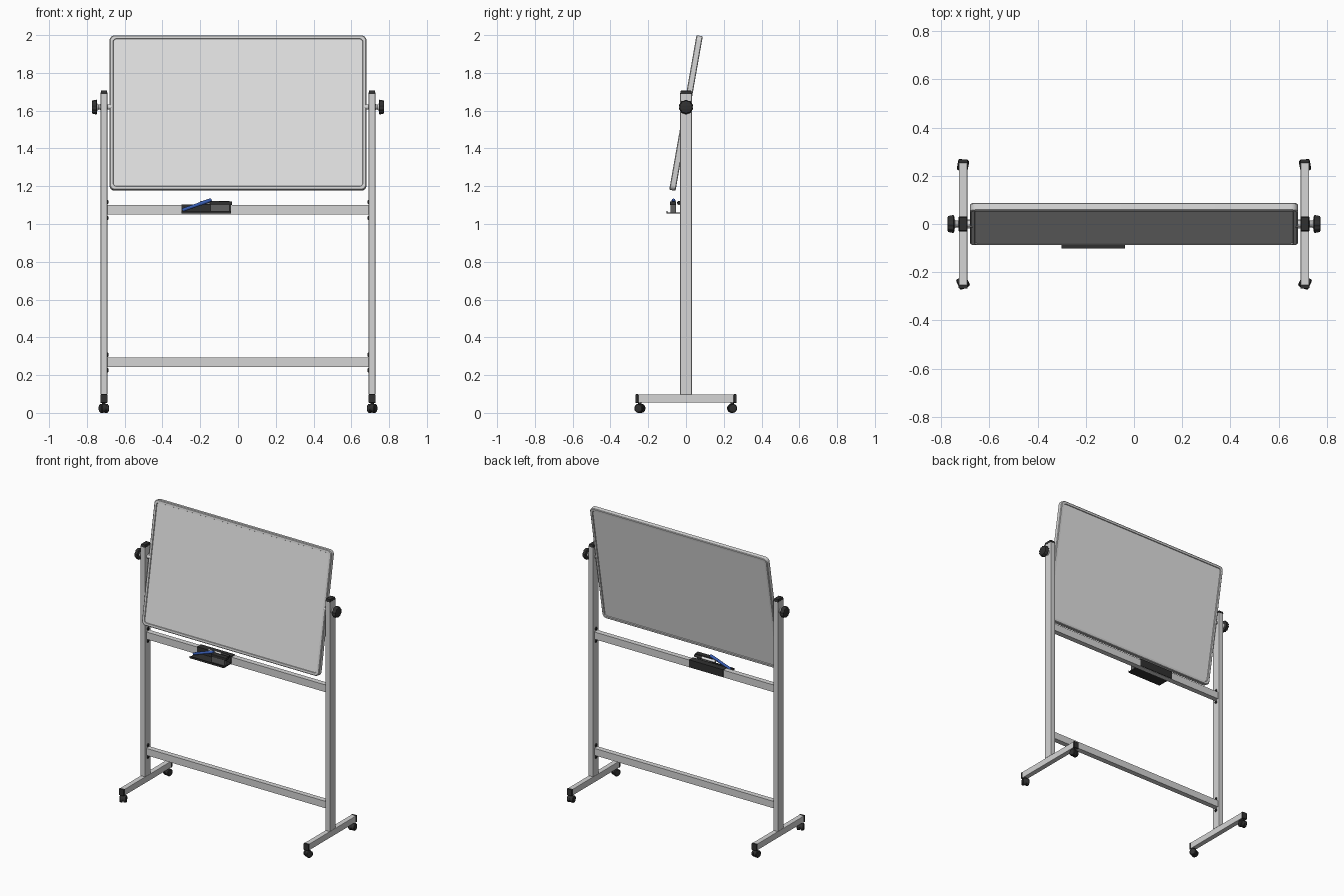
import bpy, bmesh, math
from mathutils import Vector, Matrix

if "Cube" in bpy.data.objects:
    bpy.data.objects.remove(bpy.data.objects["Cube"])


def mat(name, c):
    m = bpy.data.materials.new(name)
    m.diffuse_color = (*c, 1)
    m.use_nodes = True
    m.node_tree.nodes["Principled BSDF"].inputs["Base Color"].default_value = m.diffuse_color
    return m


FRAME = mat("aluminium", (0.66, 0.66, 0.66))
BOARD = mat("board_white", (0.75, 0.75, 0.75))
BLACK = mat("black_plastic", (0.03, 0.03, 0.03))
GREY = mat("grey_felt", (0.12, 0.12, 0.12))
BLUE = mat("marker_blue", (0.04, 0.11, 0.45))
WHITE = mat("marker_white", (0.8, 0.8, 0.8))


def finish(name, bm, *mats, smooth=False):
    bmesh.ops.recalc_face_normals(bm, faces=bm.faces)
    me = bpy.data.meshes.new(name)
    bm.to_mesh(me)
    bm.free()
    for m in mats:
        me.materials.append(m)
    ob = bpy.data.objects.new(name, me)
    bpy.context.collection.objects.link(ob)
    if smooth:
        bpy.context.view_layer.objects.active = ob
        ob.select_set(True)
        bpy.ops.object.shade_smooth_by_angle(angle=math.radians(35))
        ob.select_set(False)
    return ob


def box(name, x, y, z, m, bevel=0.0, taper=1.0):
    """Box from (min, max) ranges; taper shrinks the top."""
    bm = bmesh.new()
    bmesh.ops.create_cube(bm, size=1)
    for v in bm.verts:
        k = taper if v.co.z > 0 else 1
        v.co = ((x[0] + x[1]) / 2 + v.co.x * k * (x[1] - x[0]),
                (y[0] + y[1]) / 2 + v.co.y * k * (y[1] - y[0]),
                z[0] if v.co.z < 0 else z[1])
    if bevel:
        bmesh.ops.bevel(bm, geom=bm.edges[:], offset=bevel, segments=2, affect='EDGES', profile=0.5)
    return finish(name, bm, m)


def turned(name, start, axis, rings, m, sides=24, lobe=0.0):
    """Lathe along axis; rings are (distance, radius); lobe makes a scalloped grip."""
    bm = bmesh.new()
    q = Vector((0, 0, 1)).rotation_difference(Vector(axis).normalized())
    loops = []
    for d, r in rings:
        loop = []
        for i in range(sides):
            a = 2 * math.pi * i / sides
            rr = r * (1 - lobe * (0.5 - 0.5 * math.cos(10 * a)))
            p = Vector((rr * math.cos(a), rr * math.sin(a), d))
            loop.append(bm.verts.new(Vector(start) + q @ p))
        loops.append(loop)
    for a, b in zip(loops, loops[1:]):
        for i in range(sides):
            j = (i + 1) % sides
            bm.faces.new((a[i], a[j], b[j], b[i]))
    bm.faces.new(loops[0])
    bm.faces.new(loops[-1])
    return finish(name, bm, m, smooth=True)


# Tilting board: rounded frame with recessed writing surface on both sides
W, H, T = 1.36, 0.831, 0.034


def rounded_rect(inset, y):
    w, h, r = W / 2 - inset, H / 2 - inset, 0.028 - inset * 0.5
    pts = []
    for k, (sx, sz) in enumerate(((1, 1), (-1, 1), (-1, -1), (1, -1))):
        for s in range(7):
            a = math.pi / 2 * (k + s / 6)
            pts.append(Vector((sx * (w - r) + r * math.cos(a), y, sz * (h - r) + r * math.sin(a))))
    return pts


half = T / 2
side = [(0.02, half - 0.005), (0.018, half), (0.004, half), (0, half - 0.004)]
rings = [(i, -y) for i, y in side] + [(i, y) for i, y in reversed(side)]
bm = bmesh.new()
loops = [[bm.verts.new(p) for p in rounded_rect(i, y)] for i, y in rings]
for a, b in zip(loops, loops[1:]):
    for i in range(len(a)):
        j = (i + 1) % len(a)
        bm.faces.new((a[i], a[j], b[j], b[i]))
for loop in (loops[0], loops[-1]):
    bm.faces.new(loop).material_index = 1
bm.transform(Matrix.Translation((0, 0, 1.5875)) @ Matrix.Rotation(math.radians(-10), 4, 'X'))
finish("tilting_board", bm, FRAME, BOARD, smooth=True)

# Cross bars
BARS = {"upper": (1.05, 1.10), "lower": (0.244, 0.292)}
for n, z in BARS.items():
    box(n + "_cross_bar", (-0.693, 0.693), (-0.018, 0.018), z, FRAME)


# Casters: twin wheels with a hood
def caster(name, x, y, angle):
    d = Vector((math.cos(angle), math.sin(angle), 0))
    c = Vector((x, y, 0.024))
    for s in (-1, 1):
        turned(f"{name}_wheel_{'ab'[s > 0]}", c + d * s * 0.005, d * s,
               [(0, 0.024), (0.013, 0.024), (0.017, 0.02), (0.018, 0.012)], BLACK)
    turned(name + "_hood", c - d * 0.006 + Vector((0, 0, 0.003)), d, [(0, 0.021), (0.012, 0.021)], BLACK)
    turned(name + "_stem", (x, y, 0.03), (0, 0, 1), [(0, 0.009), (0.026, 0.009)], BLACK, 12)


# Side stands, mirrored
for s, sn in ((-1, "left"), (1, "right")):
    def xs(a, b):
        return tuple(sorted((s * a, s * b)))
    X = xs(0.692, 0.727)
    box(sn + "_upright", X, (-0.031, 0.031), (0.097, 1.69), FRAME, 0.003)
    box(sn + "_upright_cap", xs(0.691, 0.728), (-0.032, 0.032), (1.688, 1.706), BLACK, 0.002, 0.85)
    box(sn + "_foot", X, (-0.255, 0.255), (0.054, 0.098), FRAME, 0.003)
    for e, en in ((-1, "front"), (1, "back")):
        yr = tuple(sorted((e * 0.252, e * 0.268)))
        box(f"{sn}_{en}_foot_cap", xs(0.691, 0.728), yr, (0.053, 0.099), BLACK, 0.003)
        caster(f"{sn}_{en}_caster", s * 0.71, e * 0.244, math.radians(-25 * s if e < 0 else 10 * s))

    # Pivot shaft and clamping knob
    turned(sn + "_pivot", (s * 0.668, 0, 1.619), (s, 0, 0), [(0, 0.014), (0.03, 0.014)], FRAME)
    turned(sn + "_knob_stem", (s * 0.725, 0, 1.619), (s, 0, 0),
           [(0, 0.02), (0.006, 0.014), (0.014, 0.014), (0.024, 0.022)], FRAME)
    turned(sn + "_knob", (s * 0.746, 0, 1.619), (s, 0, 0),
           [(0, 0.033), (0.003, 0.039), (0.018, 0.037), (0.026, 0.034), (0.028, 0.03)], BLACK, 60, 0.1)

    # Bolts above and below each bar end
    for n, (z0, z1) in BARS.items():
        for z, zn in ((z0 - 0.018, "under"), (z1 + 0.016, "over")):
            turned(f"{sn}_{n}_bolt_{zn}", (s * 0.693, 0, z), (-s, 0, 0),
                   [(0, 0.011), (0.004, 0.011), (0.008, 0.006)], BLACK, 12)

# Pen tray hooked over the upper bar
profile = [(-.102, 1.055), (-.018, 1.055), (-.018, 1.10), (.018, 1.10), (.018, 1.052), (.022, 1.052),
           (.022, 1.104), (-.022, 1.104), (-.022, 1.062), (-.098, 1.062), (-.098, 1.068), (-.102, 1.068)]
bm = bmesh.new()
f = bm.faces.new([bm.verts.new((-0.30, y, z)) for y, z in profile])
ext = bmesh.ops.extrude_face_region(bm, geom=[f])["geom"]
bmesh.ops.translate(bm, verts=[g for g in ext if isinstance(g, bmesh.types.BMVert)], vec=(0.262, 0, 0))
finish("pen_tray", bm, BLACK)

# Eraser
box("eraser_felt", (-0.145, -0.045), (-0.083, -0.054), (1.062, 1.10), GREY)
box("eraser_grip", (-0.15, -0.032), (-0.086, -0.052), (1.10, 1.119), BLACK, 0.003)


# Markers: barrel plus cap
def marker(name, a, b, body, cap):
    a, b = Vector(a), Vector(b)
    L = (b - a).length
    turned(name + "_barrel", a, b - a, [(0, 0.007), (0.003, 0.009), (L * 0.64, 0.009)], body, 16)
    turned(name + "_cap", a, b - a, [(L * 0.62, 0.0105), (L * 0.95, 0.0095), (L, 0.007)], cap, 16)


marker("blue_marker", (-0.295, -0.068, 1.073), (-0.14, -0.066, 1.128), BLUE, BLUE)
marker("white_marker", (-0.2, -0.038, 1.112), (-0.04, -0.036, 1.112), WHITE, BLACK)
